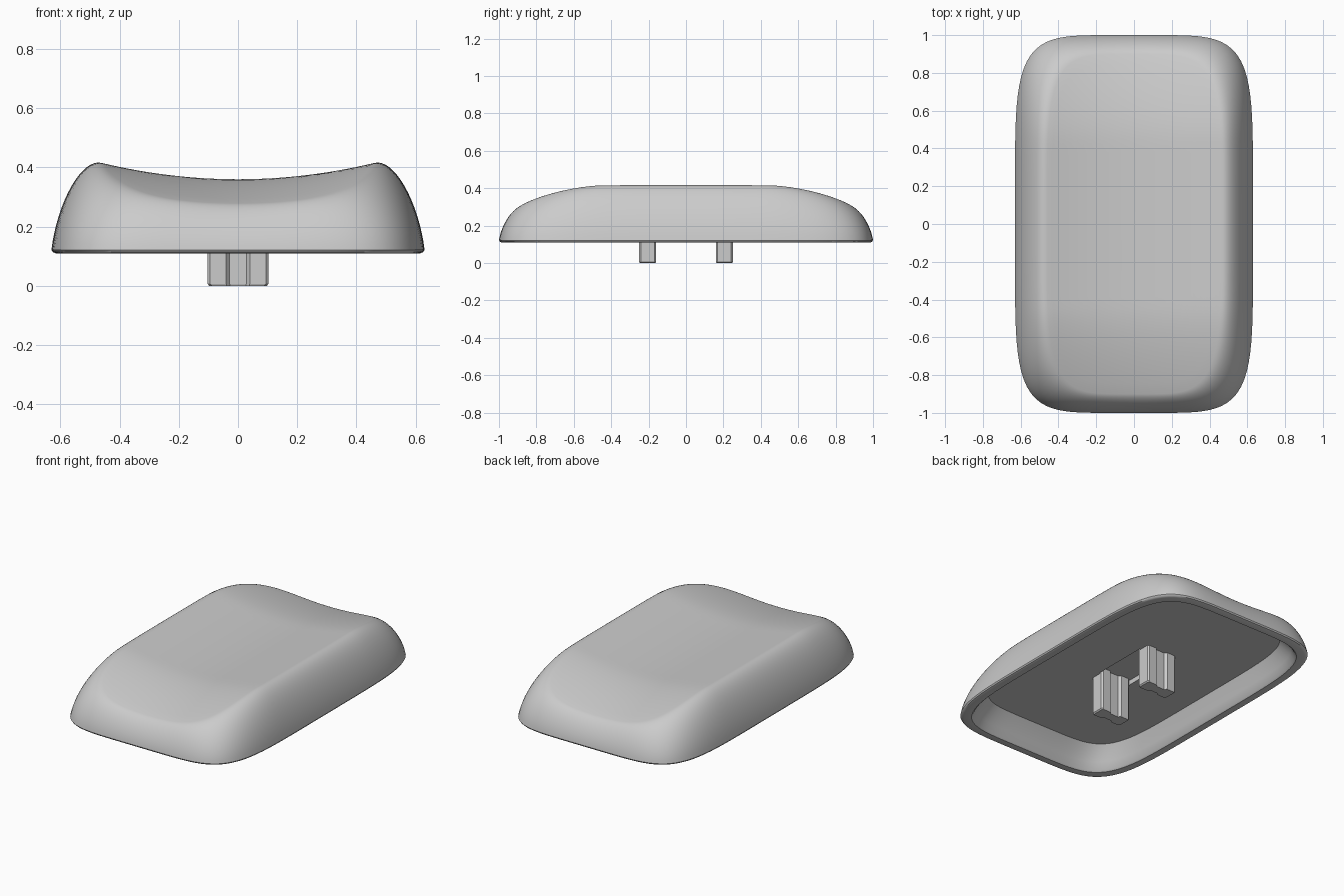
import bpy, bmesh, math

if "Cube" in bpy.data.objects:
    bpy.data.objects.remove(bpy.data.objects["Cube"])

SEG = 160


def ring(a, b, n):
    """Superellipse outline as (x, y) points, evenly spaced by angle."""
    pts = []
    for i in range(SEG):
        t = 2 * math.pi * (i + 0.5) / SEG
        c, s = math.cos(t), math.sin(t)
        r = (abs(c) ** n + abs(s) ** n) ** (-1 / n)
        pts.append((a * r * c, b * r * s))
    return pts


def dish(x, y):
    """Height of the dished top, falling away at both ends."""
    drop = 0.09 * (max(0, abs(y) - 0.45) / 0.48) ** 1.6
    return 0.36 + 0.06 * (x / 0.48) ** 2 - drop


def finish(name, bm):
    bmesh.ops.recalc_face_normals(bm, faces=bm.faces[:])
    me = bpy.data.meshes.new(name)
    bm.to_mesh(me)
    bm.free()
    ob = bpy.data.objects.new(name, me)
    bpy.context.collection.objects.link(ob)
    return ob


def activate(ob):
    bpy.ops.object.select_all(action='DESELECT')
    ob.select_set(True)
    bpy.context.view_layer.objects.active = ob


# Cap shell: rings from the ceiling, down the inner wall, round the lip, up and over
rings = []
for a, b, z in [(0.52, 0.85, 0.24), (0.555, 0.92, 0.16), (0.57, 0.94, 0.118), (0.578, 0.948, 0.11),
                (0.615, 0.985, 0.11), (0.625, 0.995, 0.114)]:
    rings.append([(x, y, z) for x, y in ring(a, b, 5.5)])

base, rim = ring(0.63, 1.0, 5.5), ring(0.46, 0.90, 4.6)
STEPS = 16
for k in range(STEPS + 1):
    t = k / STEPS
    w = ((1 - t) ** 3, 3 * t * (1 - t) ** 2, 3 * t * t * (1 - t), t ** 3)
    row = []
    for (bx, by), (rx, ry) in zip(base, rim):
        mix = lambda f: (rx + (bx - rx) * f, ry + (by - ry) * f)
        p1, p2 = mix(0.89), mix(0.41)
        z2 = dish(*p2)
        ctrl = [(bx, by, 0.122), (*p1, 0.122 + 0.5 * (z2 - 0.122)), (*p2, z2), (rx, ry, dish(rx, ry))]
        row.append(tuple(sum(wi * c[j] for wi, c in zip(w, ctrl)) for j in range(3)))
    rings.append(row)
for k in range(15, 0, -1):
    f = k / 16
    rings.append([(x * f, y * f, dish(x * f, y * f)) for x, y in rim])

bm = bmesh.new()
rows = [[bm.verts.new(p) for p in r] for r in rings]
for lo, hi in zip(rows, rows[1:]):
    for i in range(SEG):
        j = (i + 1) % SEG
        bm.faces.new((lo[i], lo[j], hi[j], hi[i]))
bm.faces.new(rows[0])
centre = bm.verts.new((0, 0, dish(0, 0)))
for i in range(SEG):
    bm.faces.new((rows[-1][i], rows[-1][(i + 1) % SEG], centre))
cap = finish("cap_shell", bm)

# Shallow pocket in the ceiling between the stems
bm = bmesh.new()
bmesh.ops.create_cube(bm, size=1)
for v in bm.verts:
    v.co = (v.co.x * 0.22, v.co.y * 0.36, 0.24 + v.co.z * 0.06)
cutter = finish("pocket_cutter", bm)
cutter.hide_render = True
mod = cap.modifiers.new("pocket", 'BOOLEAN')
mod.operation, mod.solver, mod.object = 'DIFFERENCE', 'EXACT', cutter
activate(cap)
bpy.ops.object.modifier_apply(modifier=mod.name)
bpy.data.objects.remove(cutter)
activate(cap)
bpy.ops.object.shade_smooth_by_angle(angle=math.radians(35))

# Two mounting stems with a shallow groove down each wide face
quarter = [(0.103, 0.036), (0.094, 0.045), (0.04, 0.045), (0.028, 0.031)]
half = quarter + [(-x, y) for x, y in reversed(quarter)]
outline = half + [(x, -y) for x, y in reversed(half)]
for name, cy in (("front_stem", -0.205), ("back_stem", 0.205)):
    bm = bmesh.new()
    levels = [[bm.verts.new((x * f, cy + y * f, z)) for x, y in outline]
              for f, z in ((0.94, 0.0), (1, 0.007), (1, 0.285))]
    n = len(outline)
    for lo, hi in zip(levels, levels[1:]):
        for i in range(n):
            bm.faces.new((lo[i], lo[(i + 1) % n], hi[(i + 1) % n], hi[i]))
    bm.faces.new(levels[0])
    bm.faces.new(levels[-1])
    finish(name, bm)
